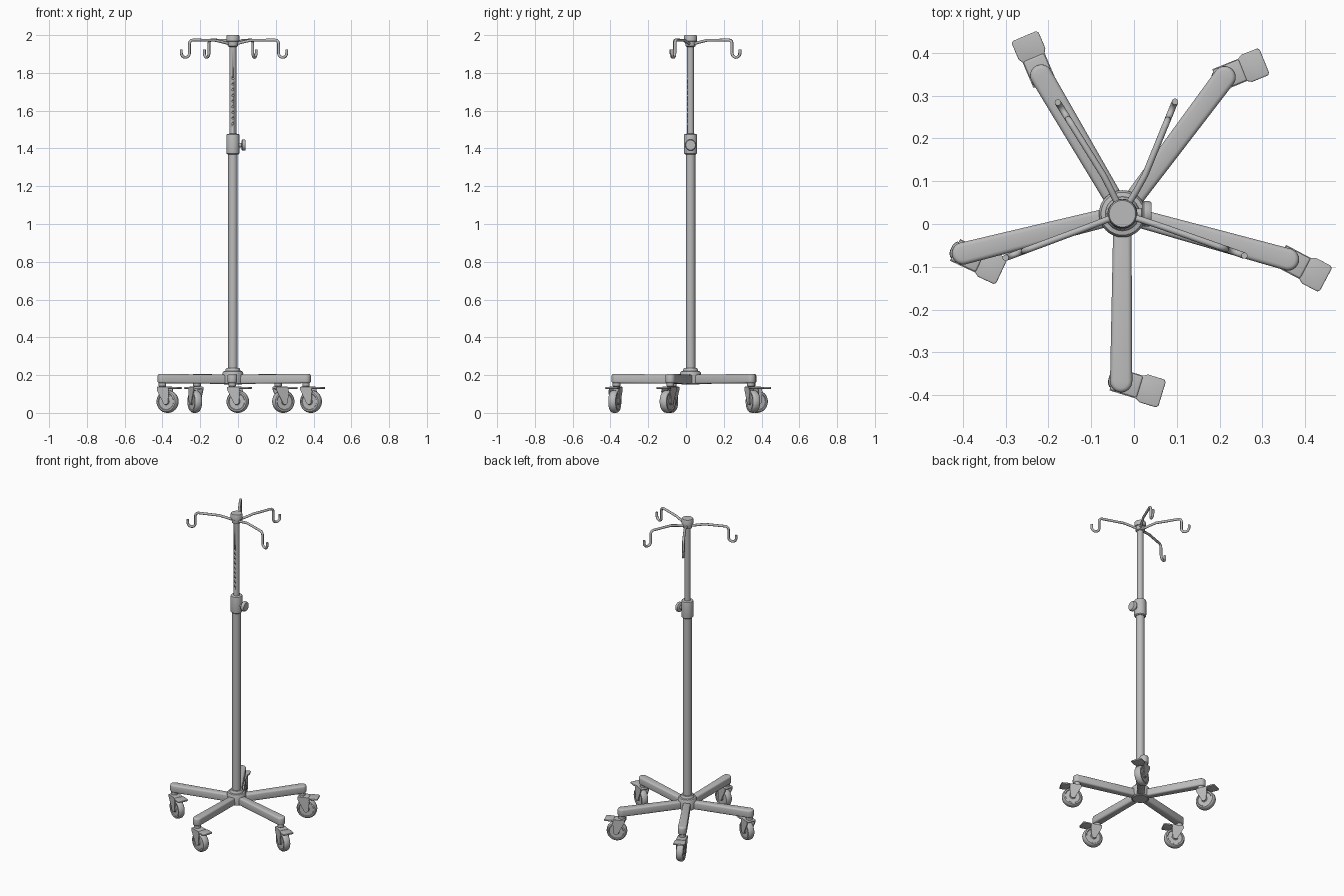
import bpy, bmesh, math
from mathutils import Vector, Matrix

if "Cube" in bpy.data.objects:
    bpy.data.objects.remove(bpy.data.objects["Cube"])

CX, CY = -0.027, 0.024          # pole axis

metal = bpy.data.materials.new("light_grey")
metal.diffuse_color = (0.5, 0.5, 0.5, 1)
metal.use_nodes = True
metal.node_tree.nodes["Principled BSDF"].inputs["Base Color"].default_value = metal.diffuse_color


def finish(name, bm, bevel=0.0, segments=3):
    bmesh.ops.recalc_face_normals(bm, faces=bm.faces)
    me = bpy.data.meshes.new(name)
    bm.to_mesh(me)
    bm.free()
    me.materials.append(metal)
    ob = bpy.data.objects.new(name, me)
    bpy.context.collection.objects.link(ob)
    bpy.ops.object.select_all(action='DESELECT')
    bpy.context.view_layer.objects.active = ob
    ob.select_set(True)
    if bevel:
        m = ob.modifiers.new("bevel", 'BEVEL')
        m.width, m.segments, m.limit_method = bevel, segments, 'ANGLE'
        m.angle_limit = math.radians(40)
        bpy.ops.object.modifier_apply(modifier="bevel")
    bpy.ops.object.shade_smooth_by_angle(angle=math.radians(35))
    return ob


def lathe(name, profile, matrix, n=32):
    """Solid of revolution from (radius, height) pairs, closed at both ends."""
    bm = bmesh.new()
    rings = [[bm.verts.new(matrix @ Vector((r * math.cos(2 * math.pi * i / n),
                                            r * math.sin(2 * math.pi * i / n), z)))
              for i in range(n)] for r, z in profile]
    for a, b in zip(rings, rings[1:]):
        for i in range(n):
            bm.faces.new((a[i], a[(i + 1) % n], b[(i + 1) % n], b[i]))
    bm.faces.new(rings[0])
    bm.faces.new(rings[-1])
    return finish(name, bm)


def prism(name, outline, depth, matrix, bevel=0.0):
    """Outline in local xy, extruded along local z and placed by matrix."""
    bm = bmesh.new()
    f = bm.faces.new([bm.verts.new((x, y, 0)) for x, y in outline])
    ext = bmesh.ops.extrude_face_region(bm, geom=[f])['geom']
    for v in ext:
        if isinstance(v, bmesh.types.BMVert):
            v.co.z += depth
    bm.transform(matrix)
    return finish(name, bm, bevel)


def arc(cx, cy, r, a0, a1, n=10):
    return [(cx + r * math.cos(math.radians(a0 + (a1 - a0) * i / n)),
             cy + r * math.sin(math.radians(a0 + (a1 - a0) * i / n))) for i in range(n + 1)]


axis = Matrix.Translation((CX, CY, 0))

# Pole, collar, hub and cap
lathe("base_hub", [(0.045, 0.15), (0.052, 0.155), (0.055, 0.212), (0.05, 0.22),
                   (0.04, 0.222), (0.038, 0.232), (0.034, 0.237)], axis)
lathe("lower_tube", [(0.025, 0.2), (0.025, 1.38)], axis)
lathe("height_collar", [(0.028, 1.368), (0.034, 1.373), (0.035, 1.38), (0.035, 1.468),
                        (0.033, 1.475), (0.02, 1.478)], axis)
upper = lathe("upper_tube", [(0.018, 1.4), (0.018, 1.96)], axis)
lathe("top_cap", [(0.02, 1.938), (0.027, 1.942), (0.029, 1.965), (0.034, 1.968),
                  (0.034, 1.994), (0.031, 2.0)], axis)

# Row of height holes in the upper tube
bm = bmesh.new()
for i in range(9):
    bmesh.ops.create_cone(bm, cap_ends=True, segments=12, radius1=0.005, radius2=0.005, depth=0.03,
                          matrix=Matrix.Translation((CX, CY - 0.02, 1.53 + i * 0.03))
                          @ Matrix.Rotation(math.pi / 2, 4, 'X'))
cutter = finish("hole_cutter", bm)
bpy.context.view_layer.objects.active = upper
mod = upper.modifiers.new("holes", 'BOOLEAN')
mod.object, mod.operation, mod.solver = cutter, 'DIFFERENCE', 'EXACT'
bpy.ops.object.modifier_apply(modifier="holes")
bpy.data.objects.remove(cutter)

# Clamp knob
lathe("clamp_knob", [(0.012, 0.03), (0.012, 0.045), (0.024, 0.046), (0.03, 0.05),
                     (0.03, 0.062), (0.026, 0.068)],
      Matrix.Translation((CX, CY, 1.418)) @ Matrix.Rotation(math.pi / 2, 4, 'Y'))


def caster(label, x, y, yaw):
    base = Matrix.Translation((x, y, 0)) @ Matrix.Rotation(math.radians(yaw), 4, 'Z')
    side = Matrix.Rotation(math.pi / 2, 4, 'X')      # local z -> -y, local y -> z
    lathe("caster_stem_" + label, [(0.016, 0.125), (0.016, 0.14), (0.02, 0.142), (0.02, 0.16)],
          base, 20)
    # wheel with recessed sides and a hub boss
    wheel = [(0.014, -0.021), (0.018, -0.017), (0.042, -0.017), (0.045, -0.021),
             (0.053, -0.02), (0.058, -0.014), (0.06, -0.006)]
    lathe("caster_wheel_" + label, wheel + [(r, -z) for r, z in reversed(wheel)],
          base @ Matrix.Translation((0.03, 0, 0.06)) @ side, 32)
    # fork cheeks and bridge
    cheek = [(-0.02, 0.138), (-0.02, 0.122)] + arc(0.03, 0.06, 0.016, 190, 370, 8) + \
            [(0.05, 0.115), (0.044, 0.138)]
    for s, off in (("left", 0.028), ("right", -0.023)):
        prism(f"caster_fork_{s}_{label}", cheek, 0.005,
              base @ Matrix.Translation((0, off, 0)) @ side)
    prism("caster_bridge_" + label, [(-0.02, -0.027), (0.046, -0.027), (0.046, 0.027),
                                     (-0.02, 0.027)], 0.014,
          base @ Matrix.Translation((0, 0, 0.126)), 0.005)
    # brake pedal
    prism("brake_pedal_" + label,
          [(0.035, -0.022), (0.055, -0.034), (0.096, -0.034), (0.1, -0.028),
           (0.1, 0.028), (0.096, 0.034), (0.055, 0.034), (0.035, 0.022)], 0.01,
          base @ Matrix.Translation((0, 0, 0.127)), 0.003)


# Five legs, each with a swivelled caster: end x, end y, caster yaw
legs = {"front": (-0.03, -0.368, -17), "right": (0.36, -0.083, -28),
        "back_right": (0.212, 0.343, 22), "back_left": (-0.217, 0.347, 113),
        "left": (-0.4, -0.069, -25)}
for label, (x, y, yaw) in legs.items():
    length = math.hypot(x - CX, y - CY)
    heading = math.atan2(y - CY, x - CX)
    outline = [(0, -0.021)] + arc(length, 0, 0.026, -90, 90, 12) + [(0, 0.021)]
    place = Matrix.Translation((CX, CY, 0.153)) @ Matrix.Rotation(heading, 4, 'Z') \
        @ Matrix.Rotation(math.radians(-0.6), 4, 'Y')
    prism("leg_" + label, outline, 0.049, place, 0.01)
    caster(label, x, y, yaw)


# Hooks: bend point and tip in plan
hooks = {"left": ((-0.115, -0.01), (-0.3, -0.079)), "right": ((0.06, -0.004), (0.258, -0.074)),
         "back_left": ((-0.066, 0.105), (-0.178, 0.284)),
         "back_right": ((0.022, 0.105), (0.096, 0.286))}
for label, (bend, tip) in hooks.items():
    b, t = Vector((*bend, 0)), Vector((*tip, 0))
    out = (t - b).normalized()
    run = (t - b).length - 0.046                     # distance from bend to drop
    start = Vector((CX, CY, 0)).lerp(b, 0.25)
    path = [start + Vector((0, 0, 1.955)), start.lerp(b, 0.6) + Vector((0, 0, 1.965)),
            b + out * 0.01 + Vector((0, 0, 1.973))]
    # shoulder, drop and upturned end in the vertical plane of the arm
    flat = arc(run - 0.02, 1.954, 0.02, 90, 0, 6) + arc(run + 0.023, 1.905, 0.023, 180, 360, 12) \
        + [(run + 0.046, 1.924)]
    path += [b + out * d + Vector((0, 0, z)) for d, z in flat]
    cu = bpy.data.curves.new("hook_" + label, 'CURVE')
    cu.dimensions, cu.bevel_depth, cu.bevel_resolution, cu.use_fill_caps = '3D', 0.0075, 3, True
    sp = cu.splines.new('POLY')
    sp.points.add(len(path) - 1)
    for p, co in zip(sp.points, path):
        p.co = (*co, 1)
    cu.materials.append(metal)
    ob = bpy.data.objects.new("hook_" + label, cu)
    bpy.context.collection.objects.link(ob)
    bpy.ops.object.select_all(action='DESELECT')
    bpy.context.view_layer.objects.active = ob
    ob.select_set(True)
    bpy.ops.object.convert(target='MESH')
    bpy.ops.object.shade_smooth_by_angle(angle=math.radians(40))
